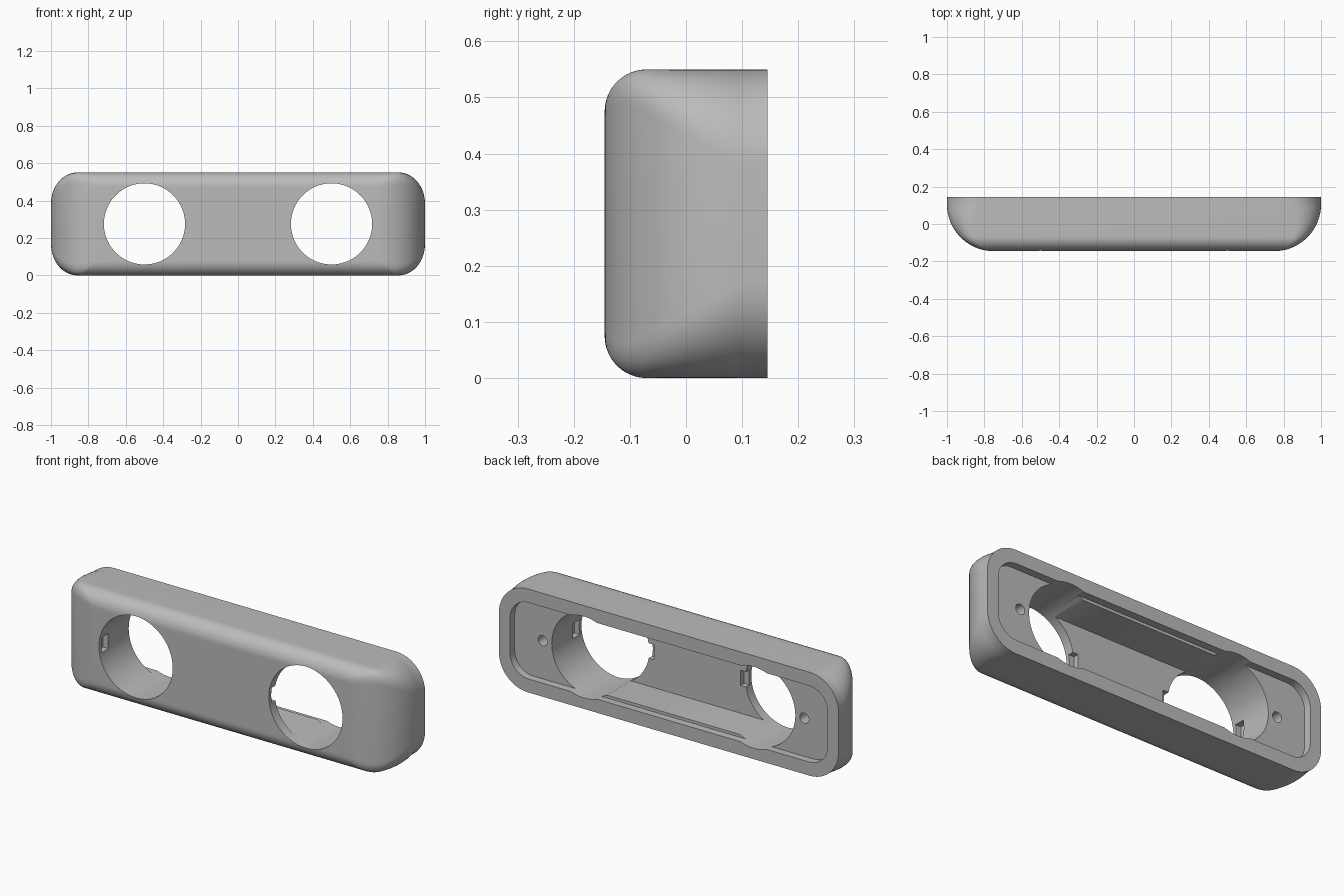
import bpy
import bmesh
from math import pi, sin, cos, sqrt, radians

old = bpy.data.objects.get("Cube")
if old:
    bpy.data.objects.remove(old, do_unlink=True)

FRONT, BACK, FLOOR = -0.145, 0.145, 0.105
MID_Z = 0.275

grey = bpy.data.materials.new("plain_grey")
grey.use_nodes = True
grey.diffuse_color = (0.5, 0.5, 0.5, 1)
grey.node_tree.nodes["Principled BSDF"].inputs["Base Color"].default_value = (0.5, 0.5, 0.5, 1)


def ring(half_x, half_z, radius, y, steps=12):
    """Rounded rectangle in the xz plane."""
    points = []
    for corner, (sx, sz) in enumerate([(1, 1), (-1, 1), (-1, -1), (1, -1)]):
        for i in range(steps + 1):
            a = (corner + i / steps) * pi / 2
            points.append((sx * (half_x - radius) + radius * cos(a), y,
                           MID_Z + sz * (half_z - radius) + radius * sin(a)))
    return points


def loft(name, rings):
    bm = bmesh.new()
    loops = [[bm.verts.new(p) for p in r] for r in rings]
    n = len(loops[0])
    for a, b in zip(loops, loops[1:]):
        for i in range(n):
            bm.faces.new((a[i], a[(i + 1) % n], b[(i + 1) % n], b[i]))
    bm.faces.new(loops[0])
    bm.faces.new(loops[-1])
    bmesh.ops.recalc_face_normals(bm, faces=bm.faces[:])
    mesh = bpy.data.meshes.new(name)
    bm.to_mesh(mesh)
    bm.free()
    obj = bpy.data.objects.new(name, mesh)
    bpy.context.collection.objects.link(obj)
    mesh.materials.append(grey)
    return obj


def bore(name, x, radius, y0, y1, sides):
    def circle(y):
        return [(x + radius * cos(2 * pi * i / sides), y,
                 MID_Z + radius * sin(2 * pi * i / sides)) for i in range(sides)]
    return loft(name, [circle(y0), circle(y1)])


def box(name, x0, x1, y0, y1, half_z):
    def rect(y):
        return [(x0, y, MID_Z - half_z), (x1, y, MID_Z - half_z),
                (x1, y, MID_Z + half_z), (x0, y, MID_Z + half_z)]
    return loft(name, [rect(y0), rect(y1)])


def fillet_inset(depth, radius):
    if depth >= radius:
        return 0
    return radius - sqrt(radius ** 2 - (radius - depth) ** 2)


# Solid shell: broad rounding at the ends, tight rounding on long edges
END_R, EDGE_R = 0.25, 0.075
depths = [END_R * (1 - cos(i / 28 * pi / 2)) for i in range(29)] + [BACK - FRONT]
body = loft("housing", [
    ring(1 - fillet_inset(d, END_R), MID_Z - fillet_inset(d, EDGE_R),
         0.02 + 0.15 * min(1, d / END_R) ** 0.8, FRONT + d) for d in depths])

# Shallow back recess and deep centre pocket
cutters = [
    loft("recess_cutter", [ring(0.935, 0.203, 0.11, y) for y in (FLOOR, BACK + 0.1)]),
    box("pocket_cutter", -0.45, 0.45, -0.095, BACK + 0.05, 0.188),
]
# Round openings, their side notches, and blind screw holes
for side in (-1, 1):
    cutters.append(bore("opening_cutter", side * 0.5, 0.217, -0.3, 0.3, 96))
    cutters.append(bore("screw_cutter", side * 0.77, 0.027, 0, 0.2, 32))
    cutters.append(box("notch_cutter", side * 0.5 - 0.245, side * 0.5 + 0.245,
                       -0.125, -0.07, 0.04))

bpy.context.view_layer.objects.active = body
for cutter in cutters:
    cutter.hide_render = True
    mod = body.modifiers.new("cut", 'BOOLEAN')
    mod.operation = 'DIFFERENCE'
    mod.solver = 'EXACT'
    mod.object = cutter
    bpy.ops.object.modifier_apply(modifier=mod.name)
    bpy.data.objects.remove(cutter, do_unlink=True)

bpy.ops.object.select_all(action='DESELECT')
body.select_set(True)
bpy.ops.object.shade_smooth_by_angle(angle=radians(30))
